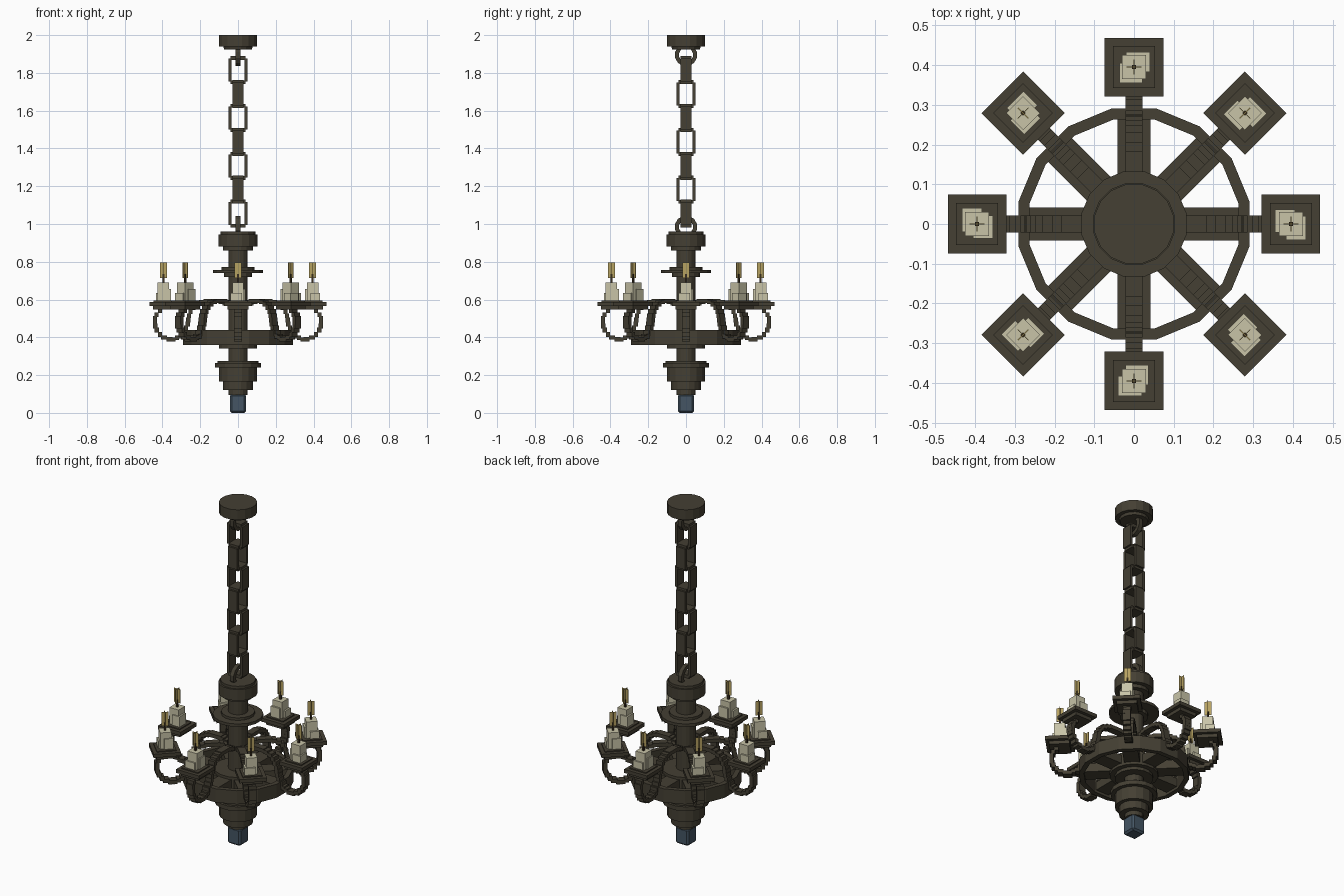
import bpy, bmesh, math
from mathutils import Matrix, Vector

if "Cube" in bpy.data.objects:
    bpy.data.objects.remove(bpy.data.objects["Cube"])


def material(name, rgb):
    m = bpy.data.materials.new(name)
    m.diffuse_color = (*rgb, 1)
    m.use_nodes = True
    m.node_tree.nodes["Principled BSDF"].inputs["Base Color"].default_value = m.diffuse_color
    return m


IRON = material("dark iron", (0.058, 0.050, 0.033))
WAX = material("candle wax", (0.58, 0.55, 0.39))
FLAME = material("flame gold", (0.47, 0.36, 0.12))
SOOT = material("wick brown", (0.045, 0.03, 0.015))
BLUE = material("blue steel", (0.058, 0.091, 0.127))


def finish(name, bm, mat, matrix=None):
    bmesh.ops.recalc_face_normals(bm, faces=bm.faces)
    me = bpy.data.meshes.new(name)
    bm.to_mesh(me)
    bm.free()
    me.materials.append(mat)
    ob = bpy.data.objects.new(name, me)
    if matrix:
        ob.matrix_world = matrix
    bpy.context.collection.objects.link(ob)
    return ob


def add_box(bm, lo, hi):
    lo, hi = Vector(lo), Vector(hi)
    size = hi - lo
    m = Matrix.Translation((lo + hi) / 2) @ Matrix.Diagonal((*size, 1))
    bmesh.ops.create_cube(bm, size=1, matrix=m)


def boxes(name, items, mat, matrix=None):
    bm = bmesh.new()
    for lo, hi in items:
        add_box(bm, lo, hi)
    return finish(name, bm, mat, matrix)


def lathe(name, profile, mat, sides=16, closed=False):
    """Turn (radius, z) points around the z axis, capping both ends."""
    bm = bmesh.new()
    rings = []
    for r, z in profile:
        rings.append([bm.verts.new((r * math.cos(a), r * math.sin(a), z))
                      for a in (math.tau * (i + 0.5) / sides for i in range(sides))])
    pairs = list(zip(rings, rings[1:]))
    if closed:
        pairs.append((rings[-1], rings[0]))
    else:
        bm.faces.new(rings[0])
        bm.faces.new(rings[-1])
    for a, b in pairs:
        for i in range(sides):
            j = (i + 1) % sides
            bm.faces.new((a[i], a[j], b[j], b[i]))
    return finish(name, bm, mat)


# Ceiling cap
lathe("ceiling_cap", [(0.075, 1.925), (0.08, 1.94), (0.102, 1.94), (0.102, 2.0)], IRON)


# Round eyelets joining the chain to the cap and the column
def eyelet(name, z):
    bm = bmesh.new()
    n = 12
    rings = []
    for i in range(n):
        a = math.tau * (i + 0.5) / n
        rings.append([bm.verts.new((x, r * math.cos(a), z + r * math.sin(a)))
                      for x, r in ((-0.012, 0.06), (0.012, 0.06), (0.012, 0.038), (-0.012, 0.038))])
    for i in range(n):
        a, b = rings[i], rings[(i + 1) % n]
        for k in range(4):
            m = (k + 1) % 4
            bm.faces.new((a[k], a[m], b[m], b[k]))
    finish(name, bm, IRON)


eyelet("top_eyelet", 1.895)
eyelet("bottom_eyelet", 0.985)

# Chain links, alternately turned a quarter
for i in range(7):
    link = []
    for s in (-1, 1):
        link.append(((s * 0.043 - 0.008, -0.03, -0.061), (s * 0.043 + 0.008, 0.03, 0.061)))
        link.append(((-0.04, -0.03, s * 0.064 - 0.01), (0.04, 0.03, s * 0.064 + 0.01)))
    z = 1.815 - i * 0.1267
    boxes("chain_link", link, IRON,
          Matrix.Translation((0, 0, z)) @ Matrix.Rotation(math.pi / 2 * (i % 2), 4, 'Z'))

# Column with collar and turned pendant
lathe("column", [
    (0.05, 0.095), (0.05, 0.12), (0.08, 0.12), (0.08, 0.165), (0.102, 0.165), (0.102, 0.24),
    (0.125, 0.24), (0.125, 0.265), (0.11, 0.265), (0.11, 0.275), (0.052, 0.275),
    (0.052, 0.342), (0.102, 0.342), (0.102, 0.36), (0.13, 0.36), (0.13, 0.44), (0.052, 0.44),
    (0.052, 0.72), (0.075, 0.72), (0.075, 0.74), (0.135, 0.74), (0.135, 0.757),
    (0.09, 0.757), (0.09, 0.772), (0.052, 0.772), (0.052, 0.86), (0.08, 0.86), (0.08, 0.88),
    (0.105, 0.88), (0.105, 0.945), (0.095, 0.945), (0.095, 0.96)], IRON)

# Blue finial
tip = boxes("finial", [((-0.043, -0.043, 0.0), (0.043, 0.043, 0.1))], BLUE)
bevel = tip.modifiers.new("bevel", 'BEVEL')
bevel.width = 0.01
bevel.segments = 1

# Wheel rim
lathe("wheel_rim", [(0.296, 0.36), (0.296, 0.44), (0.268, 0.44), (0.268, 0.36)], IRON, closed=True)

# Arm centre line as (radius, z), an S-shaped scroll
ARM = [(0.06, 0.575), (0.10, 0.592), (0.18, 0.592), (0.23, 0.57), (0.258, 0.525), (0.268, 0.46),
       (0.295, 0.41), (0.35, 0.385), (0.405, 0.405), (0.438, 0.45), (0.44, 0.51), (0.405, 0.55)]


def stepped_arm():
    """Blocks stacked along the arm line, giving a stepped outline."""
    out = []
    for (r0, z0), (r1, z1) in zip(ARM, ARM[1:]):
        steps = max(1, round(math.hypot(r1 - r0, z1 - z0) / 0.024))
        for k in range(steps):
            t = (k + 0.5) / steps
            r, z = r0 + (r1 - r0) * t, z0 + (z1 - z0) * t
            hr = max(abs(r1 - r0) / steps / 2 + 0.002, 0.011)
            hz = max(abs(z1 - z0) / steps / 2 + 0.002, 0.011)
            out.append(((r - hr, -0.021, z - hz), (r + hr, 0.021, z + hz)))
    return out


# Eight repeats: spoke, scroll arm, drip plate, candle, wick and flame
C = 0.395
for i in range(8):
    turn = Matrix.Rotation(math.tau * i / 8, 4, 'Z')
    boxes("spoke", [((0.05, -0.042, 0.375), (0.28, 0.042, 0.425))], IRON, turn)
    boxes("scroll_arm", stepped_arm(), IRON, turn)
    boxes("drip_plate", [((C - h, -h, z0), (C + h, h, z1)) for h, z0, z1 in
                         ((0.055, 0.547, 0.567), (0.074, 0.567, 0.588), (0.053, 0.588, 0.594))],
          IRON, turn)
    boxes("candle", [((C - 0.03, -0.03, 0.594), (C + 0.03, 0.03, 0.69)),
                     ((C - 0.04, -0.022, 0.594), (C + 0.01, 0.036, 0.655)),
                     ((C - 0.012, -0.04, 0.594), (C + 0.038, 0.02, 0.635))], WAX, turn)
    boxes("wick", [((C - 0.005, -0.005, 0.69), (C + 0.005, 0.005, 0.735))], SOOT, turn)
    boxes("flame", [((C - 0.019, -0.001, 0.715), (C + 0.019, 0.001, 0.797)),
                    ((C - 0.001, -0.019, 0.715), (C + 0.001, 0.019, 0.797))], FLAME, turn)
